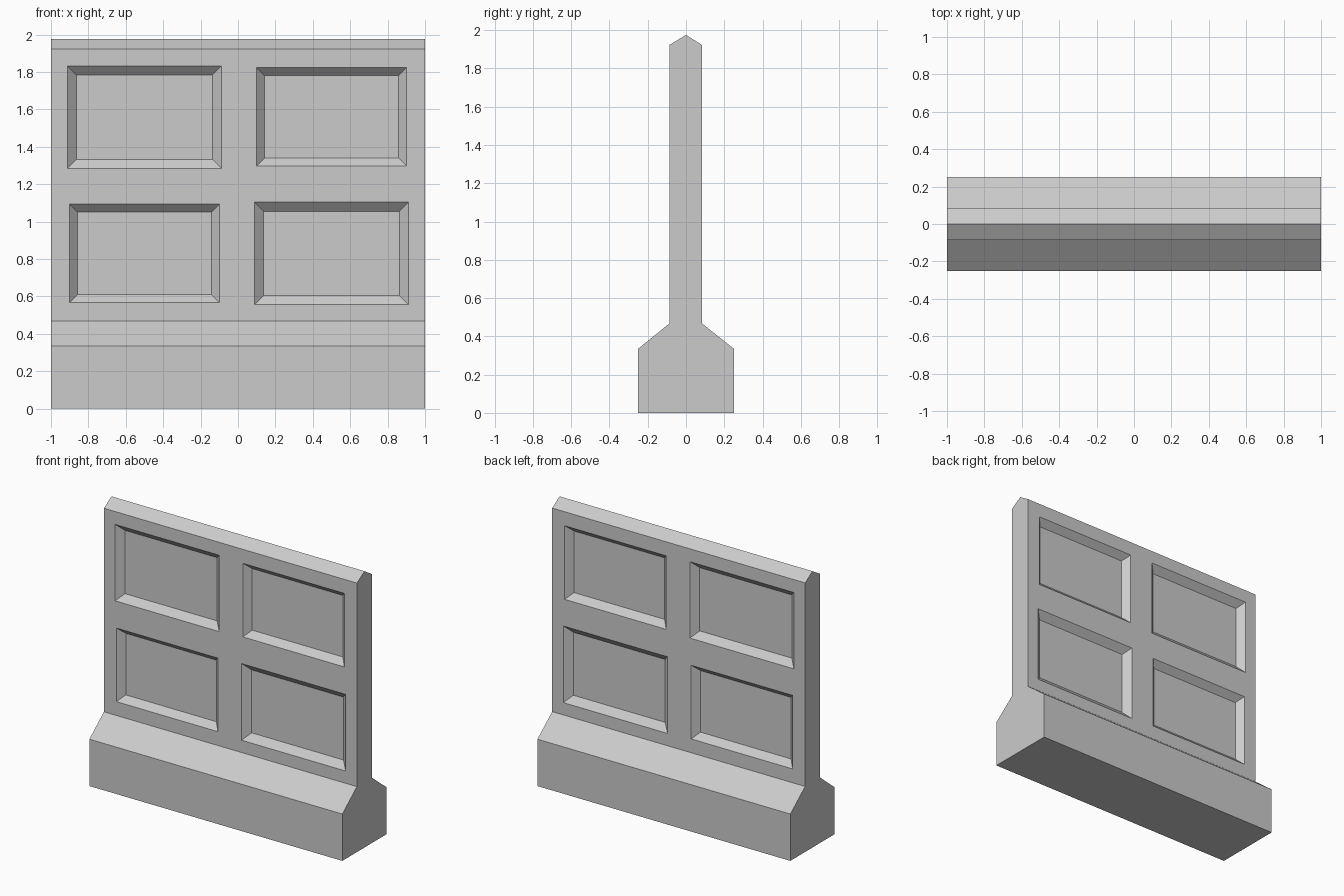
import bpy, bmesh
from mathutils import Vector

if "Cube" in bpy.data.objects:
    bpy.data.objects.remove(bpy.data.objects["Cube"])

FRONT, BACK, DEPTH = -0.086, 0.083, 0.044

# End profile (y, z): wide footing, sloped ledge, thin wall, pitched cap
PROFILE = [(-0.25, 0), (0.25, 0), (0.25, 0.335), (BACK, 0.468), (BACK, 1.923),
           (0, 1.975), (FRONT, 1.923), (FRONT, 0.468), (-0.25, 0.335)]

# Recessed panels: centre x, centre z, outer half width and height, bevel width
PANELS = [(-0.5, 1.558, 0.411, 0.273, 0.047), (0.5, 1.56, 0.401, 0.263, 0.043),
          (-0.5, 0.83, 0.401, 0.263, 0.043), (0.5, 0.83, 0.412, 0.274, 0.049)]


def make_object(name, bm):
    bmesh.ops.recalc_face_normals(bm, faces=bm.faces[:])
    mesh = bpy.data.meshes.new(name)
    bm.to_mesh(mesh)
    bm.free()
    obj = bpy.data.objects.new(name, mesh)
    bpy.context.collection.objects.link(obj)
    return obj


def add_frustum(bm, cx, cz, hw, hh, bevel, surface, out):
    """Tapered block whose slopes cross the wall surface at the outer rectangle."""
    rings = []
    for t in (1, -0.5):  # 1 = recess floor, negative = outside the wall
        w, h, y = hw - bevel * t, hh - bevel * t, surface - out * DEPTH * t
        rings.append([bm.verts.new((cx + sx * w, y, cz + sz * h))
                      for sx, sz in ((-1, -1), (1, -1), (1, 1), (-1, 1))])
    a, b = rings
    bm.faces.new(a)
    bm.faces.new(b)
    for i in range(4):
        j = (i + 1) % 4
        bm.faces.new((a[i], a[j], b[j], b[i]))


# Barrier body: extrude the end profile along x
bm = bmesh.new()
end = bm.faces.new([bm.verts.new((-1, y, z)) for y, z in PROFILE])
new = bmesh.ops.extrude_face_region(bm, geom=[end])["geom"]
bmesh.ops.translate(bm, vec=Vector((2, 0, 0)),
                    verts=[g for g in new if isinstance(g, bmesh.types.BMVert)])
# Keep the starting cap so the solid is closed
if not any(all(v.co.x < 0 for v in f.verts) for f in bm.faces):
    bm.faces.new([v for v in bm.verts if v.co.x < 0])
barrier = make_object("concrete_barrier", bm)

# Panel recesses on both sides
bm = bmesh.new()
for panel in PANELS:
    add_frustum(bm, *panel, FRONT, -1)
    add_frustum(bm, *panel, BACK, 1)
cutter = make_object("panel_cutter", bm)
cutter.hide_render = True

# Cut the recesses, bake the result and remove the cutter
mod = barrier.modifiers.new("panel_recesses", 'BOOLEAN')
mod.operation, mod.solver, mod.object = 'DIFFERENCE', 'EXACT', cutter
graph = bpy.context.evaluated_depsgraph_get()
baked = bpy.data.meshes.new_from_object(barrier.evaluated_get(graph))
barrier.modifiers.clear()
barrier.data = baked
bpy.data.objects.remove(cutter)
